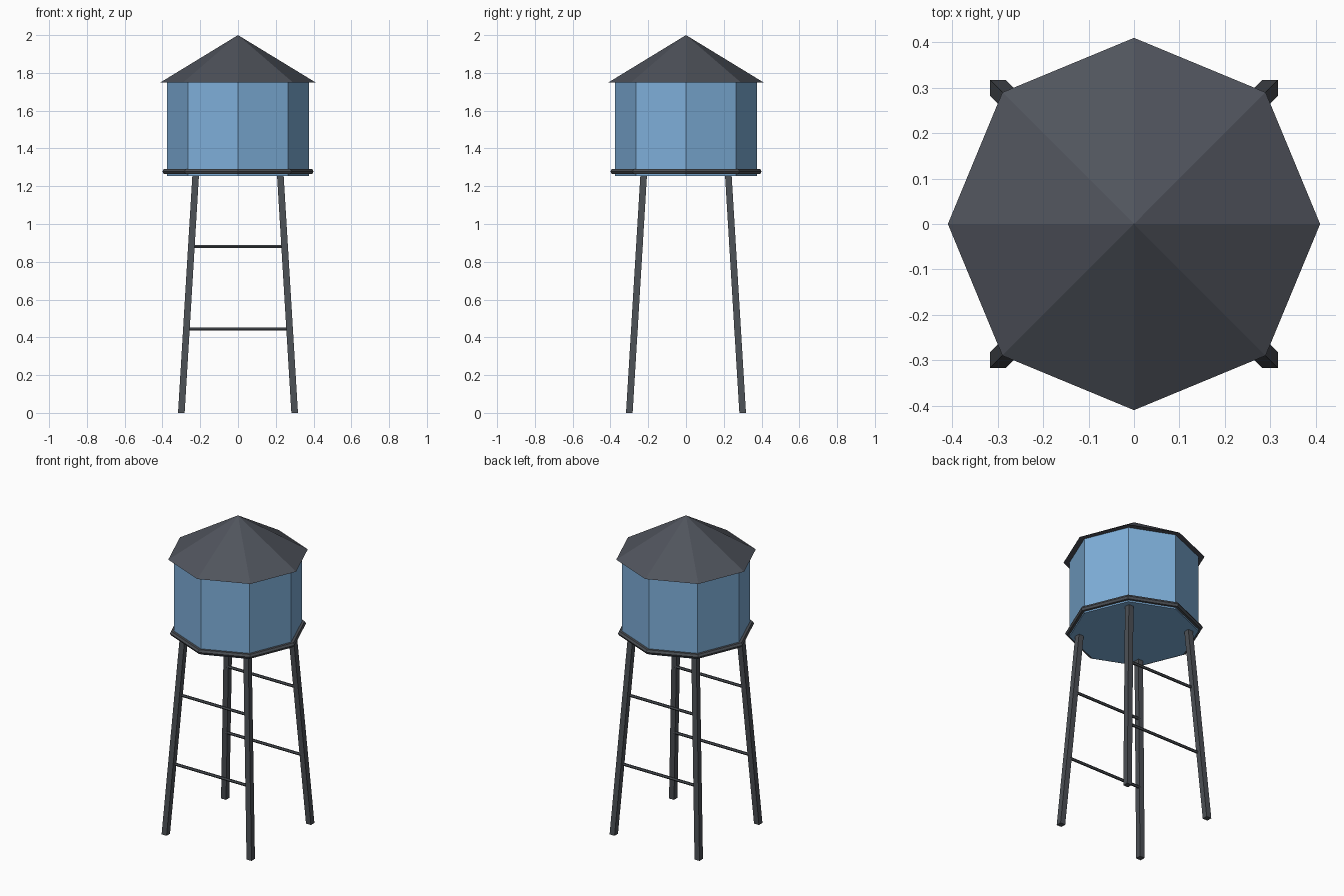
import bpy
import bmesh
from mathutils import Vector

default_cube = bpy.data.objects.get("Cube")
if default_cube:
    bpy.data.objects.remove(default_cube, do_unlink=True)


def make_material(name, rgb):
    mat = bpy.data.materials.new(name)
    mat.use_nodes = True
    mat.diffuse_color = (*rgb, 1)
    mat.node_tree.nodes["Principled BSDF"].inputs["Base Color"].default_value = (*rgb, 1)
    return mat


blue = make_material("tank blue", (0.21, 0.43, 0.70))
slate = make_material("roof slate", (0.08, 0.088, 0.108))
metal = make_material("dark metal", (0.072, 0.08, 0.092))


def finish(name, mat):
    obj = bpy.context.object
    obj.name = obj.data.name = name
    obj.data.materials.append(mat)
    return obj


def leg(name, sx, sy, foot=0.30, top=0.224, height=1.26, half=0.0175):
    """Square leg leaning inwards, with level ends."""
    bm = bmesh.new()
    bmesh.ops.create_cube(bm, size=1)
    for v in bm.verts:
        upper = v.co.z > 0
        reach = top if upper else foot
        v.co = Vector((sx * reach + v.co.x * 2 * half,
                       sy * reach + v.co.y * 2 * half,
                       height if upper else 0))
    mesh = bpy.data.meshes.new(name)
    bm.to_mesh(mesh)
    bm.free()
    mesh.materials.append(metal)
    bpy.context.collection.objects.link(bpy.data.objects.new(name, mesh))


def brace(name, y, z, half_length):
    """Thin horizontal bar joining a left and a right leg."""
    bpy.ops.mesh.primitive_cylinder_add(
        vertices=6, radius=0.009, depth=2 * half_length,
        location=(0, y, z), rotation=(0, 1.5708, 0))
    finish(name, metal)


# Eight-sided tank
bpy.ops.mesh.primitive_cylinder_add(vertices=8, radius=0.375, depth=0.5, location=(0, 0, 1.505))
finish("tank", blue)

# Overhanging roof
bpy.ops.mesh.primitive_cone_add(vertices=8, radius1=0.41, radius2=0, depth=0.25,
                                location=(0, 0, 1.875))
finish("roof", slate)

# Hoop around the bottom of the tank
bpy.ops.mesh.primitive_torus_add(major_segments=8, minor_segments=6, major_radius=0.384,
                                 minor_radius=0.016, location=(0, 0, 1.278))
finish("tank_hoop", metal)

# Four legs, and two braces on the front and back pairs
for side_y, sy in (("front", -1), ("back", 1)):
    for side_x, sx in (("left", 1), ("right", -1)):
        leg(f"{side_y}_{side_x}_leg", sx, sy)
    brace(f"{side_y}_lower_brace", sy * 0.263, 0.443, 0.27)
    brace(f"{side_y}_upper_brace", sy * 0.237, 0.88, 0.245)
